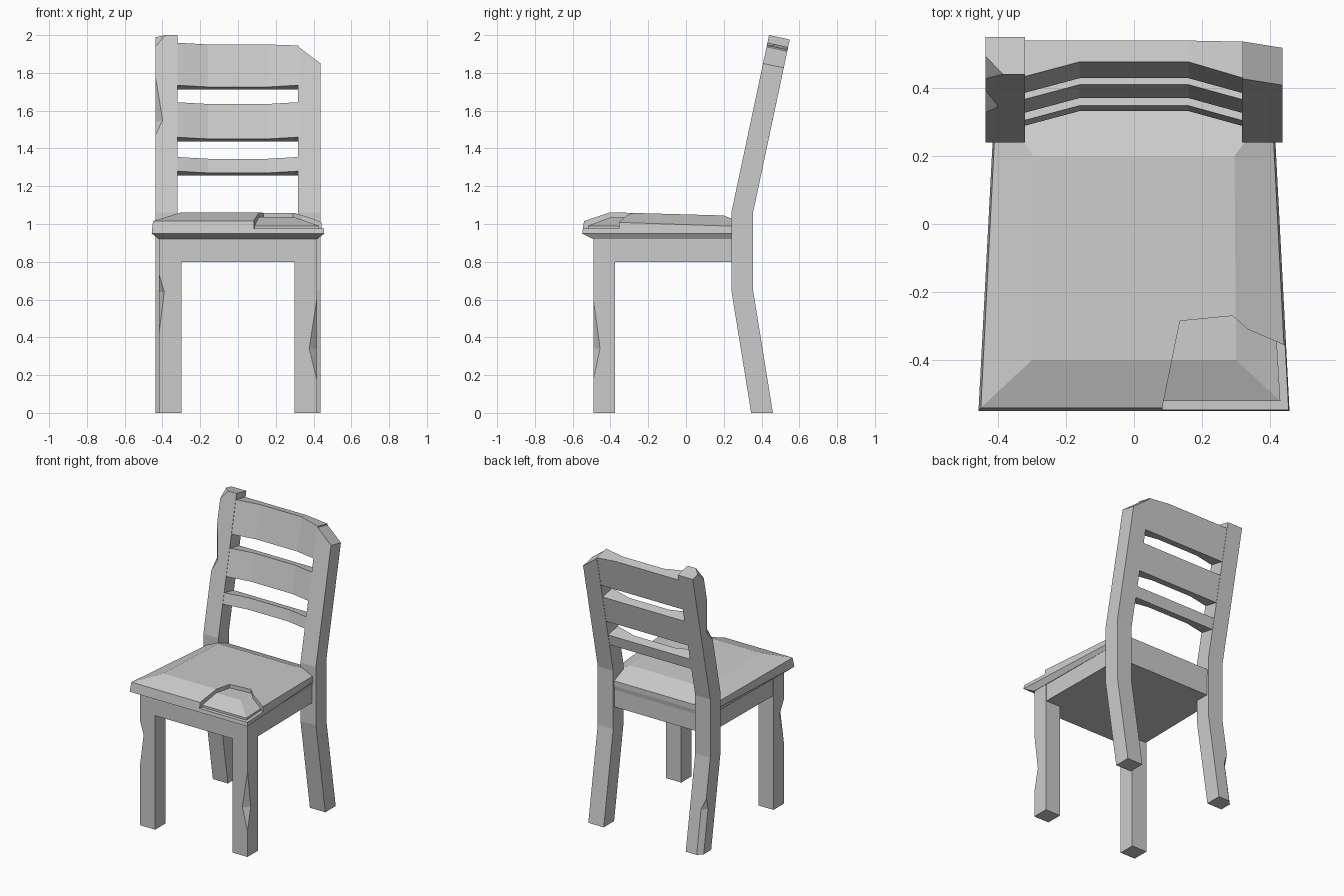
import bpy, bmesh, math
from mathutils import Vector

if "Cube" in bpy.data.objects:
    bpy.data.objects.remove(bpy.data.objects["Cube"])

A = math.radians(12)  # backward lean of the chair back


def make(name, bm):
    bmesh.ops.recalc_face_normals(bm, faces=bm.faces)
    me = bpy.data.meshes.new(name)
    bm.to_mesh(me)
    bm.free()
    ob = bpy.data.objects.new(name, me)
    bpy.context.collection.objects.link(ob)
    return ob


def loft(name, rings):
    """Skin a stack of equal-length point rings and cap both ends."""
    bm = bmesh.new()
    vs = [[bm.verts.new(p) for p in r] for r in rings]
    n = len(vs[0])
    for a, b in zip(vs, vs[1:]):
        for i in range(n):
            j = (i + 1) % n
            bm.faces.new((a[i], a[j], b[j], b[i]))
    bm.faces.new(vs[0])
    bm.faces.new(vs[-1])
    return make(name, bm)


def hull(points):
    bm = bmesh.new()
    for p in points:
        bm.verts.new(p)
    res = bmesh.ops.convex_hull(bm, input=bm.verts)
    junk = set(res["geom_interior"]) | set(res["geom_unused"])
    bmesh.ops.delete(bm, geom=[g for g in junk if isinstance(g, bmesh.types.BMVert)], context='VERTS')
    return make("chip_cutter", bm)


def cut(ob, cutter):
    """Subtract the cutter, bake the result and delete the cutter."""
    mod = ob.modifiers.new("chip", 'BOOLEAN')
    mod.operation = 'DIFFERENCE'
    mod.solver = 'EXACT'
    mod.object = cutter
    dg = bpy.context.evaluated_depsgraph_get()
    me = bpy.data.meshes.new_from_object(ob.evaluated_get(dg))
    ob.modifiers.clear()
    ob.data = me
    bpy.data.objects.remove(cutter)


def quad_ring(wf, wb, yf, yb, zf, zb):
    return [(-wf, yf, zf), (wf, yf, zf), (wb, yb, zb), (-wb, yb, zb)]


def lean(x, z, d):
    """Point on the leaning back: z is the height on the front face, d the depth behind it."""
    return Vector((x, 0.24 + (z - 1.06) * math.tan(A) + d * math.cos(A), z - d * math.sin(A)))


# seat with bevelled rim
seat = loft("seat", [quad_ring(.42, .405, -.49, .34, .92, .92),
                     quad_ring(.457, .41, -.55, .345, .95, .95),
                     quad_ring(.45, .405, -.54, .345, 1.015, .985),
                     quad_ring(.30, .295, -.40, .20, 1.062, 1.045)])

# broken front corner: a prism hollowed by a lowered copy of the seat
outline = [(.08, -.6), (.085, -.53), (.135, -.285), (.29, -.27), (.335, -.31), (.44, -.355), (.5, -.36), (.5, -.6)]
chip = loft("chip_cutter", [[(x, y, z) for x, y in outline] for z in (.975, 1.2)])
core = loft("chip_core", [quad_ring(.43, .38, -.52, .30, .9, .9),
                          quad_ring(.43, .38, -.52, .30, .99, .98),
                          quad_ring(.30, .295, -.40, .20, 1.036, 1.02)])
cut(chip, core)
cut(seat, chip)

# apron block under the seat
loft("apron", [quad_ring(.415, .405, -.49, .34, z, z) for z in (.80, .925)])

# front legs, each with a chipped outer edge
for side, name, (top, mid, low, dx, dy) in ((1, "front_leg_right", (.60, .34, .18, .04, .035)),
                                            (-1, "front_leg_left", (.73, .64, .43, .027, .05))):
    leg = loft(name, [[(side * .30, -.49, z), (side * .417, -.49, z),
                       (side * .417, -.375, z), (side * .30, -.375, z)] for z in (0, .92)])
    x, y = side * .417, -.49
    cut(leg, hull([(x, y, top), (x, y, low), (x - side * dx, y, mid), (x, y + dy, mid),
                   (x + side * .05, y - .05, mid)]))


# back posts: bent profile, right one broken off at a slope
def post_profile(x, top):
    f, b = lean(x, top, 0), lean(x, top, .112)
    yz = [(.345, 0), (.46, 0), (.355, .65), (.355, 1.06), b.yz, f.yz, (.24, 1.06), (.24, .65)]
    return [(x, y, z) for y, z in yz]


loft("back_post_right", [post_profile(.317, 1.94), post_profile(.437, 1.85)])
post = loft("back_post_left", [post_profile(-.32, 2.0), post_profile(-.437, 2.0)])
X = -.437
# chips on the left post: front edge, top corner and foot
cut(post, hull([lean(X, 1.78, 0), lean(X, 1.47, 0), lean(X + .038, 1.55, 0), lean(X, 1.55, .05),
                lean(X - .06, 1.6, -.06)]))
cut(post, hull([lean(X + .052, 2.0, 0), lean(X, 1.94, 0), lean(X, 2.0, .055), lean(X - .05, 2.05, -.05)]))
back_y = lambda z: .46 - .1615 * z
foot = [(X, back_y(.38), .38), (X - .06, back_y(.2) + .06, .2)]
for z in (.30, -.02):
    foot += [(X + .032, back_y(z), z), (X, back_y(z) - .032, z)]
foot.append((X - .06, back_y(0) + .06, -.02))
cut(post, hull(foot))

# back rails: straight rear, front face bowed backward
for name, low, high in (("top_rail", 1.735, 1.96), ("middle_rail", 1.46, 1.645), ("lower_rail", 1.28, 1.355)):
    loft(name, [[lean(x, low, d), lean(x, high - (.015 if name == "top_rail" and x > .3 else 0), d),
                 lean(x, high - (.015 if name == "top_rail" and x > .3 else 0), .11), lean(x, low, .11)]
                for x, d in ((-.325, .001), (-.16, .046), (.16, .046), (.32, .001))])
